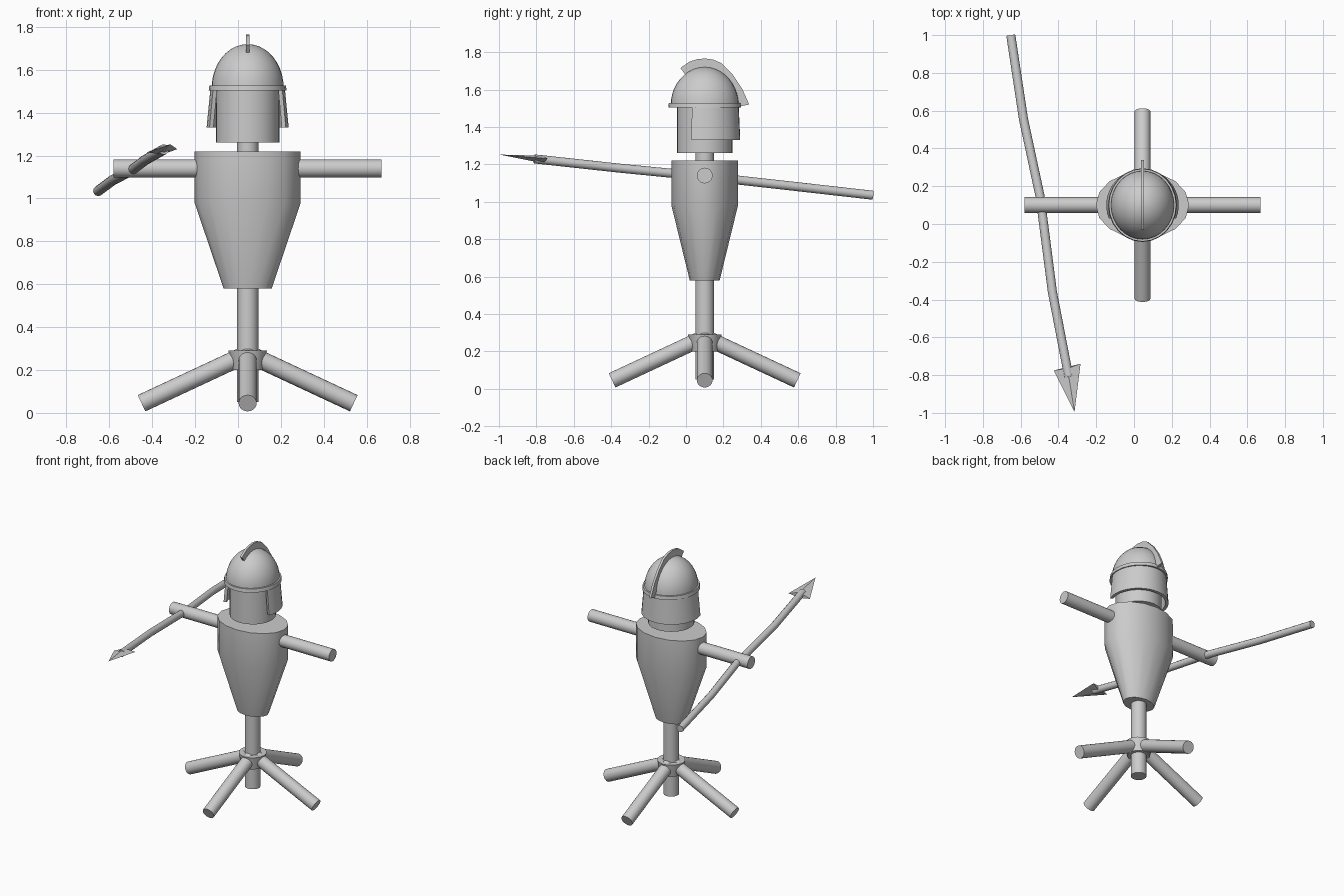
import bpy, bmesh
from math import sin, cos, pi, radians
from mathutils import Vector

if "Cube" in bpy.data.objects:
    bpy.data.objects.remove(bpy.data.objects["Cube"])

CX, CY = 0.045, 0.10  # axis of the dummy


def finish(name, bm, angle=35):
    bmesh.ops.recalc_face_normals(bm, faces=bm.faces)
    me = bpy.data.meshes.new(name)
    bm.to_mesh(me)
    bm.free()
    me.shade_smooth()
    me.set_sharp_from_angle(angle=radians(angle))
    ob = bpy.data.objects.new(name, me)
    bpy.context.collection.objects.link(ob)
    return ob


def skin(bm, rings):
    """Bridge closed rings of points and cap both ends."""
    vs = [[bm.verts.new(p) for p in r] for r in rings]
    n = len(vs[0])
    for a, b in zip(vs, vs[1:]):
        for i in range(n):
            j = (i + 1) % n
            bm.faces.new((a[i], a[j], b[j], b[i]))
    bm.faces.new(vs[0])
    bm.faces.new(vs[-1])


def lathe(name, profile, sides=24, angle=35):
    """profile: (x radius, y radius, z) around the dummy's axis."""
    bm = bmesh.new()
    skin(bm, [[(CX + rx * cos(2 * pi * i / sides), CY + ry * sin(2 * pi * i / sides), z)
               for i in range(sides)] for rx, ry, z in profile])
    return finish(name, bm, angle)


def tube(name, points, r, sides=20):
    """Round bar along a path, ends cut square."""
    pts = [Vector(p) for p in points]
    bm = bmesh.new()
    rings = []
    for k, p in enumerate(pts):
        d = (pts[min(k + 1, len(pts) - 1)] - pts[max(k - 1, 0)]).normalized()
        up = Vector((0, 0, 1)) if abs(d.z) < 0.9 else Vector((1, 0, 0))
        u = d.cross(up).normalized()
        v = d.cross(u)
        rings.append([p + r * (u * cos(2 * pi * i / sides) + v * sin(2 * pi * i / sides))
                      for i in range(sides)])
    skin(bm, rings)
    return finish(name, bm)


# Stand: post, hub and four sloping legs
lathe("post", [(0.05, 0.05, 0.05), (0.05, 0.05, 1.30)])
lathe("hub", [(0.072, 0.072, 0.20), (0.09, 0.09, 0.29)], 16)
for k, side in enumerate(("right", "back", "left", "front")):
    a = k * pi / 2
    tube(side + "_leg", [(CX + r * cos(a), CY + r * sin(a), z)
                         for r, z in ((0.03, 0.262), (0.495, 0.045))], 0.042)

# Torso and cross bar arms
lathe("torso", [(0.112, 0.08, 0.58), (0.2475, 0.178, 0.98), (0.2475, 0.178, 1.22)], 16, 40)
tube("arms", [(-0.58, CY, 1.14), (0.67, CY, 1.14)], 0.042)

# Head and helmet
lathe("head", [(0.148, 0.148, 1.26), (0.148, 0.148, 1.52)], 32)
lathe("helmet_rim", [(0.182, 0.195, 1.503), (0.178, 0.192, 1.528)])
lathe("helmet_dome", [(0.168 * cos(t), 0.182 * cos(t), 1.515 + 0.205 * sin(t))
                      for t in (radians(88 * i / 10) for i in range(11))], 32)

# Flared cheek and neck guard, open at the front
bm = bmesh.new()
rows = []
for i in range(25):
    a = radians(-22 + 224 * i / 24)
    rows.append([bm.verts.new((CX + rx * cos(a), CY + ry * sin(a), z)) for rx, ry, z in
                 ((0.174, 0.182, 1.51), (0.192, 0.19, 1.33), (0.172, 0.17, 1.33), (0.154, 0.162, 1.51))])
for a, b in zip(rows, rows[1:]):
    for i in range(4):
        j = (i + 1) % 4
        bm.faces.new((a[i], a[j], b[j], b[i]))
bm.faces.new(rows[0])
bm.faces.new(rows[-1])
finish("neck_guard", bm)

# Thin crest along the helmet
outer = [(-0.03, 1.715), (0.02, 1.75), (0.06, 1.762), (0.10, 1.766), (0.145, 1.76),
         (0.19, 1.741), (0.25, 1.68), (0.30, 1.605), (0.338, 1.52)]
inner = [(0.0, 1.675), (0.03, 1.69), (0.065, 1.70), (0.10, 1.705), (0.14, 1.70),
         (0.175, 1.685), (0.22, 1.64), (0.25, 1.585), (0.28, 1.508)]
bm = bmesh.new()
cols = [[bm.verts.new((CX + s * 0.008, *p)) for p, s in ((o, -1), (o, 1), (n, 1), (n, -1))]
        for o, n in zip(outer, inner)]
for a, b in zip(cols, cols[1:]):
    for i in range(4):
        j = (i + 1) % 4
        bm.faces.new((a[i], a[j], b[j], b[i]))
bm.faces.new(cols[0])
bm.faces.new(cols[-1])
finish("crest", bm)

# Slightly bent spear across the right arm
tube("spear_shaft", [(-0.652, 0.998, 1.035), (-0.585, 0.555, 1.085), (-0.498, 0.15, 1.13),
                     (-0.432, -0.36, 1.18), (-0.345, -0.81, 1.229)], 0.024, 12)

# Flat spear head
bm = bmesh.new()
tip = bm.verts.new((-0.315, -0.995, 1.252))
base = [bm.verts.new(p) for p in ((-0.425, -0.775, 1.215), (-0.352, -0.765, 1.246),
                                  (-0.283, -0.74, 1.23), (-0.352, -0.765, 1.206))]
for i in range(4):
    bm.faces.new((base[i], base[(i + 1) % 4], tip))
bm.faces.new(base)
finish("spear_head", bm, 10)
